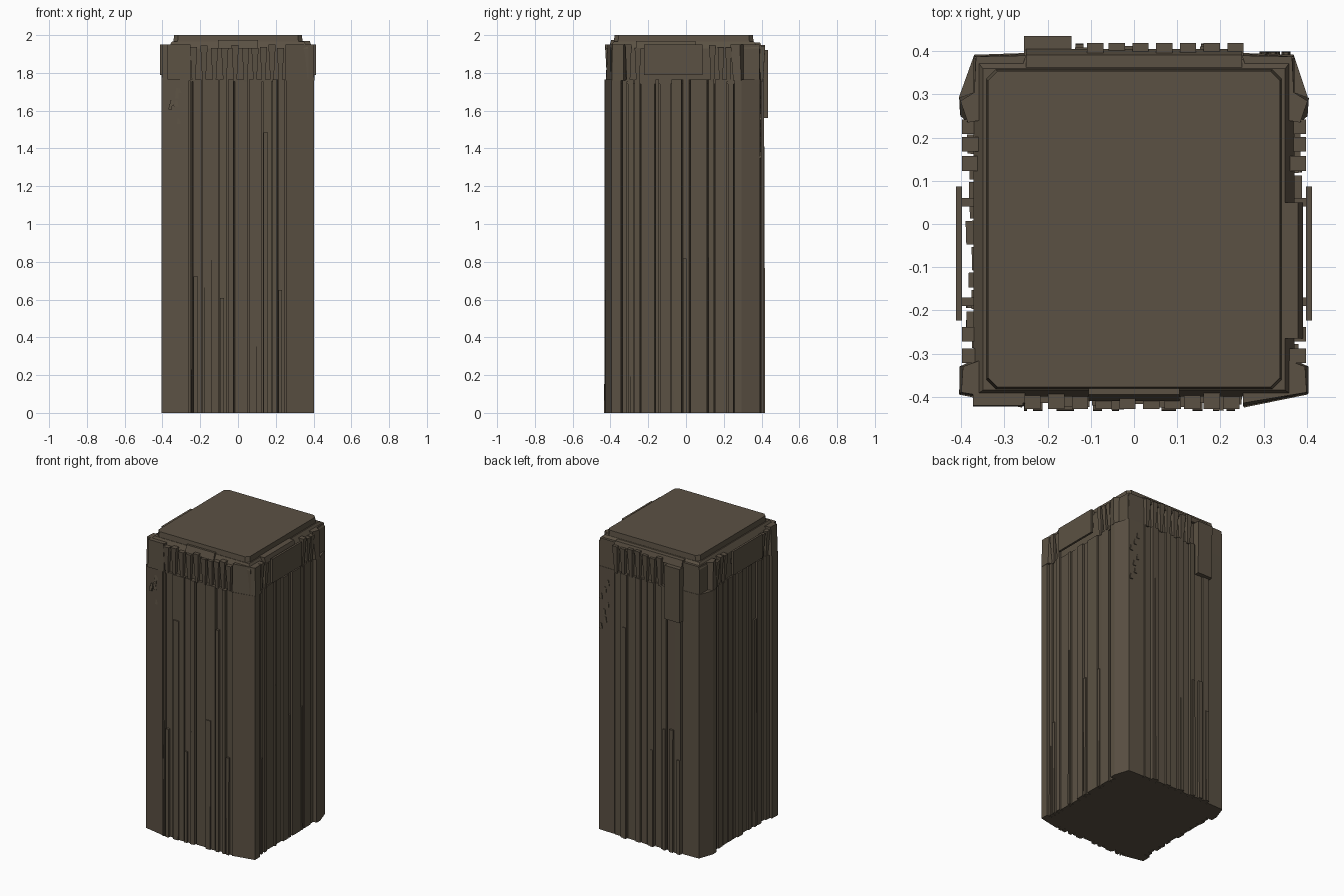
import bpy, bmesh, random

if "Cube" in bpy.data.objects:
    bpy.data.objects.remove(bpy.data.objects["Cube"])
random.seed(4)

mat = bpy.data.materials.new("weathered brown concrete")
mat.diffuse_color = (0.105, 0.083, 0.057, 1)
mat.use_nodes = True
mat.node_tree.nodes["Principled BSDF"].inputs["Base Color"].default_value = mat.diffuse_color


def finish(name, bm):
    bmesh.ops.recalc_face_normals(bm, faces=bm.faces)
    me = bpy.data.meshes.new(name)
    bm.to_mesh(me)
    bm.free()
    me.materials.append(mat)
    ob = bpy.data.objects.new(name, me)
    bpy.context.collection.objects.link(ob)
    return ob


def loft(bm, bottom, top):
    """Closed solid between two equal point loops."""
    a = [bm.verts.new(p) for p in bottom]
    b = [bm.verts.new(p) for p in top]
    n = len(a)
    for i in range(n):
        bm.faces.new((a[i], a[(i + 1) % n], b[(i + 1) % n], b[i]))
    bm.faces.new(a[::-1])
    bm.faces.new(b)


def rect(x0, x1, y0, y1, z):
    return [(x0, y0, z), (x1, y0, z), (x1, y1, z), (x0, y1, z)]


def on(side, u, d):
    """Point on a wall: u runs along it, d is the distance out from the centre."""
    return {"front": (u, -d), "back": (u, d), "right": (d, u), "left": (-d, u)}[side]


def wedge(bm, side, u, wb, wt, d_in, db, dt, z0, z1):
    """Block on a wall, with its own width and depth at bottom and top."""
    def ring(w, d, z):
        return [(*on(side, a, b), z) for a, b in
                ((u - w / 2, d_in), (u + w / 2, d_in), (u + w / 2, d), (u - w / 2, d))]
    loft(bm, ring(wb, db, z0), ring(wt, dt, z1))


# wall layouts: strip edges along each wall, corner depths and rib depth range
walls = {
    "front": ([-.405, -.257, -.24, -.19, -.10, -.055, -.02, .055, .13, .18, .21, .252, .402],
              (.395, .425), (.412, .433)),
    "right": ([-.395, -.34, -.31, -.275, -.24, -.165, -.14, -.08, -.02, .02, .115, .15, .22, .255, .295],
              (.402, .402), (.375, .389)),
    "back": ([-.37, -.25, -.20, -.14, -.10, -.05, 0, .05, .09, .15, .20, .25, .37],
             (.392, .396), (.396, .418)),
    "left": ([-.39, -.33, -.29, -.25, -.20, -.15, -.11, -.05, .01, .05, .10, .16, .21, .25, .295],
             (.405, .403), (.375, .389)),
}


def wall_points(side):
    edges, (outer, inner), (lo, hi) = walls[side]
    pts, n = [], len(edges) - 1
    for i in range(n):
        u0, u1 = edges[i], edges[i + 1]
        if i == 0:
            d0, d1 = outer, inner
        elif i == n - 1:
            d0, d1 = inner, outer
        else:
            d0 = lo + (hi - lo) * ((i % 2) * .55 + random.random() * .45)
            d1 = d0 + random.uniform(-.002, .002)
        pts += [(u0 + (.003 if i else 0), d0), (u1 - (.003 if i < n - 1 else 0), d1)]
        if i < n - 1:  # narrow joint between strips
            g = lo - .014
            pts += [(u1 - .002, g), (u1 + .002, g)]
    return [on(side, u, d) for u, d in pts]


# ribbed shaft, one footprint running round all four walls
plan = (wall_points("front") + wall_points("right")
        + wall_points("back")[::-1] + wall_points("left")[::-1])
bm = bmesh.new()
loft(bm, [(x, y, 0) for x, y in plan], [(x, y, 1.765) for x, y in plan])
finish("ribbed_shaft", bm)

# thin slats of varied height lying on the ribs
bm = bmesh.new()
for side, (edges, _, (lo, hi)) in walls.items():
    for a, b in zip(edges[1:-2], edges[2:-1]):
        if random.random() < .5:
            top = random.uniform(.6, 1.5)
            w = (b - a) * .45
            wedge(bm, side, a + w * .75, w, w, lo - .02, hi, hi - .002, 0, top)
finish("wall_slats", bm)

# crown core with sloping ledge
bm = bmesh.new()
loft(bm, rect(-.372, .372, -.40, .388, 1.74), rect(-.372, .372, -.40, .388, 1.93))
loft(bm, rect(-.372, .372, -.40, .388, 1.93), rect(-.35, .35, -.385, .36, 1.965))
finish("crown_core", bm)

# corner pillars of the crown
bm = bmesh.new()
for s in (-1, 1):
    def ring(pts, z):
        return [(s * x, y, z) for x, y in pts]
    p = [(.252, -.423), (.404, -.393), (.404, -.33), (.36, -.31), (.252, -.36)]
    q = [(.252, -.415), (.400, -.39), (.396, -.33), (.34, -.31), (.252, -.36)]
    loft(bm, ring(p, 1.76), ring(q, 1.95))
    p = [(.25, .394), (.37, .39), (.37, .305), (.405, .292), (.402, .25), (.30, .25)]
    q = [(.25, .390), (.366, .388), (.37, .305), (.402, .285), (.385, .235), (.30, .25)]
    loft(bm, ring(p, 1.76), ring(q, 1.95))
finish("crown_corners", bm)

# tapered fins round the crown
bm = bmesh.new()
for u in (-.235, -.18, -.125, -.07, -.015, .04, .09, .135, .18, .225):
    wedge(bm, "front", u, .018, .038, .38, .418, .428, 1.755, 1.95 - random.random() * .02)
for u in (-.09, -.04, .015, .07, .125, .18, .235):
    wedge(bm, "back", u, .018, .038, .37, .408, .419, 1.755, 1.95 - random.random() * .02)
for side in ("left", "right"):
    for u in (-.305, -.255, .14, .185, .225):
        wedge(bm, side, u, .018, .034, .36, .385, .398, 1.755, 1.95 - random.random() * .02)
finish("crown_fins", bm)

# blank panels standing off the crown
bm = bmesh.new()
for side in ("left", "right"):
    wedge(bm, side, -.068, .31, .31, .398, .412, .412, 1.79, 1.95)
    for u in (-.18, .05):
        wedge(bm, side, u, .02, .02, .36, .40, .40, 1.85, 1.88)
wedge(bm, "front", -.315, .115, .115, .39, .423, .42, 1.765, 1.95)
wedge(bm, "back", -.20, .11, .11, .385, .433, .435, 1.56, 1.92)
finish("blank_panels", bm)

# small worn chips on the corner panels
bm = bmesh.new()
for k in range(7):
    z = 1.48 + random.random() * .24
    wedge(bm, "front", random.uniform(-.36, -.29), .02, .012, .39, .417, .414, z, z + .03)
    z = 1.35 + k * .05
    wedge(bm, "back", random.uniform(.30, .36), .02, .01, .38, .399, .397, z, z + .035)
finish("corner_chips", bm)

# roof slab with clipped corners
bm = bmesh.new()
def roof(x, y0, y1, c, z):
    return [(-x + c, y0, z), (x - c, y0, z), (x, y0 + c, z), (x, y1 - c, z),
            (x - c, y1, z), (-x + c, y1, z), (-x, y1 - c, z), (-x, y0 + c, z)]
loft(bm, roof(.345, -.385, .36, .022, 1.94), roof(.338, -.378, .354, .022, 2.0))
finish("roof_slab", bm)

# low plates on the ledge beside the roof slab
bm = bmesh.new()
loft(bm, rect(-.105, .105, -.41, -.35, 1.93), rect(-.105, .105, -.395, -.35, 1.975))
loft(bm, rect(.33, .392, -.265, .05, 1.93), rect(.33, .38, -.265, .05, 1.968))
loft(bm, rect(-.25, .25, .35, .405, 1.92), rect(-.25, .25, .35, .392, 1.962))
finish("ledge_plates", bm)
